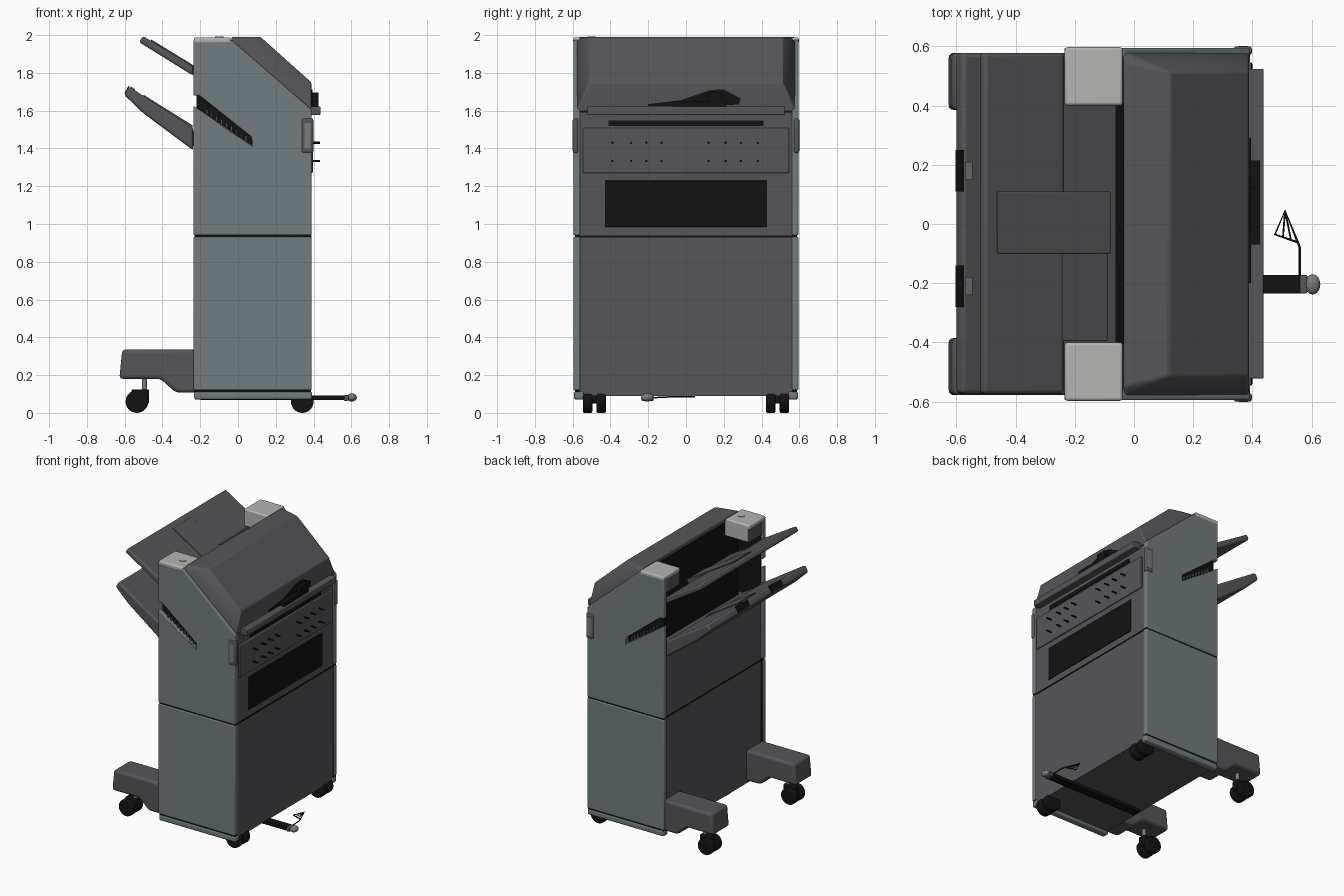
import bpy, bmesh, math
from mathutils import Vector, Matrix

if "Cube" in bpy.data.objects:
    bpy.data.objects.remove(bpy.data.objects["Cube"])


def material(name, rgb):
    m = bpy.data.materials.new(name)
    m.diffuse_color = (*rgb, 1)
    m.use_nodes = True
    m.node_tree.nodes["Principled BSDF"].inputs["Base Color"].default_value = m.diffuse_color
    return m


DARK = material("dark grey", (0.092, 0.090, 0.100))
SIDE = material("blue grey", (0.165, 0.200, 0.212))
LIGHT = material("light grey", (0.46, 0.46, 0.45))
BLACK = material("black", (0.006, 0.006, 0.006))
METAL = material("metal grey", (0.20, 0.20, 0.21))


def finish(name, bm, mat, bevel=0.0):
    bmesh.ops.recalc_face_normals(bm, faces=bm.faces[:])
    me = bpy.data.meshes.new(name)
    bm.to_mesh(me)
    bm.free()
    me.materials.append(mat)
    ob = bpy.data.objects.new(name, me)
    bpy.context.collection.objects.link(ob)
    if bevel:
        mod = ob.modifiers.new("bevel", 'BEVEL')
        mod.width, mod.segments, mod.limit_method = bevel, 3, 'ANGLE'
    bpy.ops.object.select_all(action='DESELECT')
    ob.select_set(True)
    bpy.context.view_layer.objects.active = ob
    bpy.ops.object.shade_smooth_by_angle(angle=math.radians(35))
    return ob


def prism(name, pts, a, b, mat, bevel=0.0, axis='y'):
    """Extrude an outline: (x, z) along y, or (y, z) along x."""
    bm = bmesh.new()
    co = (lambda p, t: (p[0], t, p[1])) if axis == 'y' else (lambda p, t: (t, p[0], p[1]))
    f = bm.faces.new([bm.verts.new(co(p, a)) for p in pts])
    new = bmesh.ops.extrude_face_region(bm, geom=[f])["geom"]
    shift = Vector((0, b - a, 0)) if axis == 'y' else Vector((b - a, 0, 0))
    bmesh.ops.translate(bm, vec=shift, verts=[v for v in new if isinstance(v, bmesh.types.BMVert)])
    return finish(name, bm, mat, bevel)


def box(name, x, y, z, mat, bevel=0.0):
    return prism(name, [(x[0], z[0]), (x[1], z[0]), (x[1], z[1]), (x[0], z[1])], y[0], y[1], mat, bevel)


def both(s, a, b):
    """A y range mirrored to side s."""
    return tuple(sorted((s * a, s * b)))


def cylinder(name, center, r, depth, axis, mat, bevel=0.0, sides=28):
    bm = bmesh.new()
    rot = Vector((0, 0, 1)).rotation_difference(Vector(axis)).to_matrix().to_4x4()
    bmesh.ops.create_cone(bm, cap_ends=True, segments=sides, radius1=r, radius2=r, depth=depth,
                          matrix=Matrix.Translation(center) @ rot)
    return finish(name, bm, mat, bevel)


def wire(name, pts, r, mat):
    cu = bpy.data.curves.new(name, 'CURVE')
    cu.dimensions, cu.bevel_depth, cu.bevel_resolution = '3D', r, 2
    sp = cu.splines.new('POLY')
    sp.points.add(len(pts) - 1)
    for p, c in zip(sp.points, pts):
        p.co = (*c, 1)
    cu.materials.append(mat)
    ob = bpy.data.objects.new(name, cu)
    bpy.context.collection.objects.link(ob)


# Cabinet core with the open tray bay
prism("cabinet_body", [(-0.222, 0.09), (0.385, 0.09), (0.385, 1.59), (-0.03, 1.95),
                       (-0.03, 1.27), (-0.222, 1.385)], -0.56, 0.56, DARK)
prism("bay_lining", [(-0.222, 1.385), (-0.03, 1.27), (-0.03, 1.96), (-0.037, 1.96),
                     (-0.037, 1.283), (-0.222, 1.394)], -0.559, 0.559, BLACK)
box("body_seam", (-0.224, 0.388), (-0.561, 0.561), (0.929, 0.939), BLACK)

# Side panels, tray slots, handles and end caps
upper = [(-0.235, 0.94), (0.39, 0.94), (0.39, 1.605), (-0.035, 1.975), (-0.235, 1.975),
         (-0.235, 1.68), (-0.205, 1.68), (0.072, 1.46), (0.072, 1.42), (-0.235, 1.625)]
for s, tag in ((-1, "front"), (1, "back")):
    prism(tag + "_upper_panel", upper, *both(s, 0.56, 0.595), SIDE, 0.007)
    box(tag + "_lower_panel", (-0.235, 0.39), both(s, 0.56, 0.595), (0.12, 0.932), SIDE, 0.007)
    box(tag + "_skirt", (-0.232, 0.392), both(s, 0.54, 0.593), (0.07, 0.114), SIDE, 0.012)
    box(tag + "_seam", (-0.23, 0.387), both(s, 0.56, 0.588), (0.11, 0.95), BLACK)
    prism(tag + "_slot_back", [(-0.22, 1.39), (0.08, 1.40), (0.08, 1.49), (-0.035, 1.9), (-0.22, 1.9)],
          *both(s, 0.553, 0.566), BLACK)
    for i in range(9):
        x = -0.17 + i * 0.026
        box(tag + "_slot_tooth", (x, x + 0.010), both(s, 0.56, 0.58),
            (1.580 - i * 0.0175, 1.605 - i * 0.0175), DARK)
    box(tag + "_handle", (0.335, 0.399), both(s, 0.57, 0.600), (1.375, 1.56), DARK, 0.012)
    box(tag + "_handle_recess", (0.352, 0.385), both(s, 0.599, 0.6015), (1.40, 1.535), METAL)
    box(tag + "_column", (-0.228, -0.035), both(s, 0.405, 0.565), (1.86, 1.968), DARK)
    box(tag + "_column_lining", (-0.225, -0.04), both(s, 0.400, 0.406), (1.87, 1.97), LIGHT)
    box(tag + "_cap", (-0.234, -0.038), both(s, 0.40, 0.597), (1.955, 1.988), LIGHT, 0.01)
cylinder("cap_button", (-0.1, -0.50, 1.989), 0.022, 0.006, (0, 0, 1), LIGHT)

# Hipped top cover
bm = bmesh.new()
for s in (-1, 1):
    for x, y, z in ((-0.035, 0.582, 1.965), (-0.035, 0.55, 1.99), (0.12, 0.515, 1.99),
                    (0.388, 0.512, 1.75), (0.388, 0.575, 1.615), (0.385, 0.575, 1.59),
                    (-0.035, 0.56, 1.94)):
        bm.verts.new((x, s * y, z))
bmesh.ops.convex_hull(bm, input=bm.verts[:])
bmesh.ops.dissolve_limit(bm, angle_limit=0.02, verts=bm.verts[:], edges=bm.edges[:])
finish("top_cover", bm, DARK, 0.008)

# Details of the right-hand face
box("entry_ledge", (0.38, 0.437), (-0.522, 0.524), (1.577, 1.622), DARK, 0.005)
box("entry_slot", (0.38, 0.392), (-0.41, 0.41), (1.52, 1.548), BLACK)
box("control_panel", (0.38, 0.396), (-0.545, 0.545), (1.27, 1.508), DARK, 0.005)
box("window", (0.38, 0.389), (-0.43, 0.43), (0.985, 1.23), BLACK, 0.003)
prism("sensor_flap", [(-0.20, 1.625), (-0.2, 1.635), (-0.03, 1.655), (0.13, 1.71), (0.2, 1.712),
                      (0.29, 1.665), (0.28, 1.632), (0.0, 1.625)], 0.384, 0.395, BLACK, axis='x')
box("sensor_block", (0.385, 0.425), (-0.07, 0.215), (1.62, 1.65), BLACK)
box("sensor_tab", (0.39, 0.425), (0.12, 0.2), (1.65, 1.695), BLACK)
for y in (-0.39, -0.29, -0.21, -0.13, 0.12, 0.21, 0.29, 0.38):
    for z in (1.43, 1.333):
        cylinder("locating_pin", (0.41, y, z), 0.006, 0.05, (1, 0, 0), BLACK, sides=10)

# Output trays
prism("upper_tray", [(-0.503, 1.995), (-0.524, 1.963), (-0.237, 1.785), (-0.237, 1.835)],
      -0.572, 0.578, DARK, 0.012)
prism("upper_tray_root", [(-0.25, 1.838), (-0.25, 1.797), (-0.09, 1.70), (-0.09, 1.745)],
      -0.395, 0.11, DARK, 0.004)
prism("upper_tray_pad", [(-0.462, 1.970), (-0.462, 1.978), (-0.08, 1.746), (-0.08, 1.732)],
      -0.10, 0.11, DARK, 0.004)
prism("lower_tray", [(-0.578, 1.728), (-0.604, 1.685), (-0.50, 1.585), (-0.237, 1.39), (-0.237, 1.51)],
      -0.572, 0.578, DARK, 0.014)
prism("lower_tray_root", [(-0.25, 1.50), (-0.25, 1.42), (-0.06, 1.30), (-0.06, 1.39)],
      -0.55, 0.55, DARK, 0.004)
prism("lower_tray_pad", [(-0.50, 1.676), (-0.50, 1.684), (-0.24, 1.522), (-0.24, 1.505)],
      -0.10, 0.11, DARK, 0.003)
for y in (-0.21, 0.18):
    prism("tray_vent", [(-0.598, 1.688), (-0.602, 1.692), (-0.580, 1.731), (-0.574, 1.728)],
          y - 0.07, y + 0.07, BLACK)
    prism("tray_clip", [(-0.57, 1.715), (-0.57, 1.73), (-0.545, 1.714), (-0.545, 1.70)],
          y - 0.03, y + 0.03, METAL)

# Outrigger feet and casters
foot = [(-0.613, 0.335), (-0.628, 0.18), (-0.41, 0.18), (-0.33, 0.108), (-0.215, 0.108), (-0.215, 0.335)]
for s in (-1, 1):
    prism("outrigger_foot", foot, *both(s, 0.385, 0.578), DARK, 0.018)
    for x, stem in ((-0.535, -0.495), (0.34, 0.32)):
        for dy in (-0.036, 0.036):
            cylinder("caster_wheel", (x, s * 0.485 + dy, 0.06), 0.06, 0.05, (0, 1, 0), BLACK, 0.008)
        box("caster_fork", (x - 0.03, stem + 0.025), (s * 0.485 - 0.028, s * 0.485 + 0.028),
            (0.05, 0.125), BLACK, 0.008)
        if x < 0:
            cylinder("caster_stem", (stem, s * 0.485, 0.15), 0.014, 0.08, (0, 0, 1), METAL)

# Docking bar with knob and wire flag
box("docking_bar", (-0.2, 0.565), (-0.235, -0.172), (0.068, 0.092), BLACK, 0.003)
box("bar_end", (0.56, 0.585), (-0.235, -0.172), (0.064, 0.094), DARK, 0.005)
bm = bmesh.new()
bmesh.ops.create_uvsphere(bm, u_segments=20, v_segments=12, radius=1,
                          matrix=Matrix.Translation((0.603, -0.204, 0.082)) @ Matrix.Diagonal((0.026, 0.034, 0.022, 1)))
finish("bar_knob", bm, METAL)
tip, left, right = (0.51, 0.045, 0.085), (0.476, -0.035, 0.085), (0.553, -0.062, 0.085)
wire("flag_wire", [(0.56, -0.18, 0.08), (0.56, -0.08, 0.085), right, tip, left, right], 0.004, BLACK)
for t in (0.35, 0.7):
    wire("flag_rib", [tip, Vector(left).lerp(Vector(right), t)], 0.003, BLACK)
